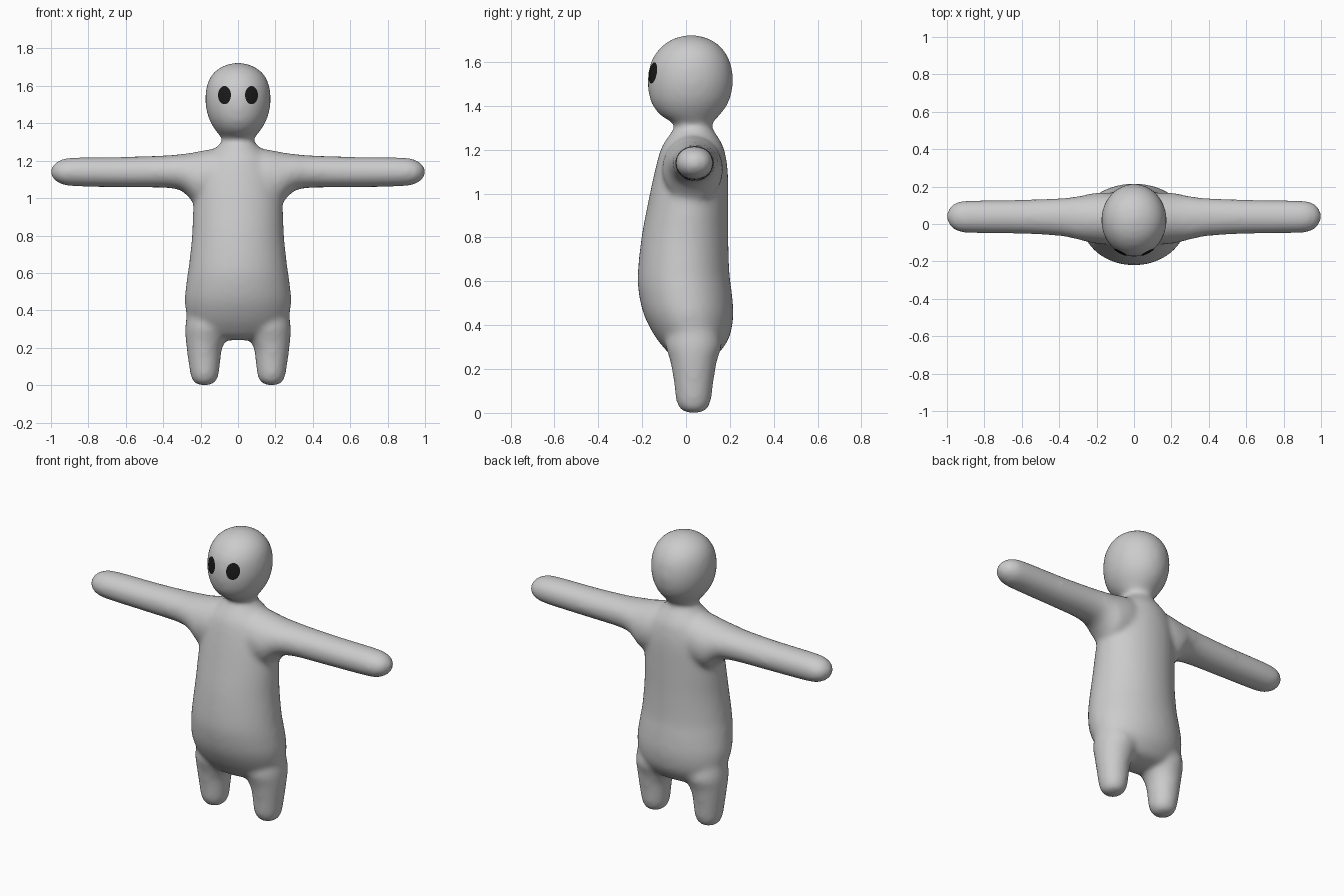
import bpy, bmesh, math
from mathutils import Vector

if "Cube" in bpy.data.objects:
    bpy.data.objects.remove(bpy.data.objects["Cube"])

SEG = 40


def catmull(rows, steps=5):
    """Smoothly resample a list of section tuples."""
    out = []
    for i in range(len(rows) - 1):
        p0, p1 = rows[max(i - 1, 0)], rows[i]
        p2, p3 = rows[i + 1], rows[min(i + 2, len(rows) - 1)]
        for s in range(steps):
            t = s / steps
            out.append([0.5 * (2 * b + (c - a) * t + (2 * a - 5 * b + 4 * c - d) * t * t
                               + (3 * b - a - 3 * c + d) * t ** 3)
                        for a, b, c, d in zip(p0, p1, p2, p3)])
    return out + [list(rows[-1])]


def loft(bm, rows, place):
    """Closed tube through elliptical sections (t, a_min, a_max, b_min, b_max)."""
    rings = []
    for t, a0, a1, b0, b1 in catmull(rows):
        ring = []
        for k in range(SEG):
            w = math.tau * k / SEG
            a = (a0 + a1) / 2 + (a1 - a0) / 2 * math.cos(w)
            b = (b0 + b1) / 2 + (b1 - b0) / 2 * math.sin(w)
            ring.append(bm.verts.new(place(t, a, b)))
        rings.append(ring)
    for r, q in zip(rings, rings[1:]):
        for k in range(SEG):
            n = (k + 1) % SEG
            bm.faces.new((r[k], r[n], q[n], q[k]))
    bm.faces.new(rings[0][::-1])
    bm.faces.new(rings[-1])


# torso, neck and head: z, half width, y front, y back
trunk = [(0.243, 0.06, 0.00, 0.06), (0.262, 0.18, -0.06, 0.13), (0.30, 0.235, -0.10, 0.168),
         (0.36, 0.268, -0.145, 0.20), (0.45, 0.282, -0.19, 0.213), (0.55, 0.273, -0.213, 0.206),
         (0.64, 0.260, -0.217, 0.195), (0.80, 0.243, -0.20, 0.19), (0.95, 0.237, -0.172, 0.19),
         (1.10, 0.225, -0.14, 0.188), (1.20, 0.185, -0.113, 0.172), (1.25, 0.135, -0.085, 0.148),
         (1.285, 0.098, -0.06, 0.125), (1.31, 0.082, -0.048, 0.113), (1.33, 0.092, -0.068, 0.124),
         (1.36, 0.115, -0.115, 0.152), (1.40, 0.141, -0.148, 0.182), (1.45, 0.161, -0.166, 0.203),
         (1.52, 0.172, -0.172, 0.212), (1.60, 0.164, -0.157, 0.199), (1.66, 0.135, -0.118, 0.163),
         (1.70, 0.085, -0.065, 0.112), (1.721, 0.02, 0.003, 0.043)]
# arm: x, y front, y back, z bottom, z top
arm = [(0.05, -0.08, 0.14, 1.02, 1.265), (0.14, -0.105, 0.165, 0.97, 1.26),
       (0.22, -0.10, 0.162, 0.965, 1.245), (0.26, -0.09, 0.153, 1.005, 1.238),
       (0.31, -0.078, 0.144, 1.045, 1.232), (0.40, -0.061, 0.135, 1.058, 1.225),
       (0.60, -0.05, 0.127, 1.06, 1.218), (0.88, -0.045, 0.123, 1.066, 1.214),
       (0.95, -0.033, 0.112, 1.08, 1.20), (0.985, -0.005, 0.085, 1.103, 1.177),
       (0.999, 0.03, 0.05, 1.13, 1.15)]
# leg: z, x inner, x outer, y front, y back
leg = [(0.002, 0.155, 0.205, 0.01, 0.06), (0.015, 0.127, 0.232, -0.02, 0.09),
       (0.05, 0.107, 0.25, -0.041, 0.11), (0.12, 0.098, 0.262, -0.05, 0.12),
       (0.19, 0.09, 0.271, -0.06, 0.13), (0.25, 0.065, 0.278, -0.073, 0.142),
       (0.32, 0.05, 0.279, -0.09, 0.16), (0.45, 0.08, 0.26, -0.06, 0.12)]

bm = bmesh.new()
loft(bm, [(z, -h, h, f, b) for z, h, f, b in trunk], lambda t, a, b: Vector((a, b, t)))
for s in (1, -1):
    loft(bm, arm, lambda t, a, b: Vector((s * t, a, b)))
    loft(bm, leg, lambda t, a, b: Vector((s * a, b, t)))
bmesh.ops.recalc_face_normals(bm, faces=bm.faces)
mesh = bpy.data.meshes.new("body")
bm.to_mesh(mesh)
bm.free()
body = bpy.data.objects.new("body", mesh)
bpy.context.collection.objects.link(body)

# fuse the limbs into one soft skin
m = body.modifiers.new("fuse", 'REMESH')
m.mode = 'VOXEL'
m.voxel_size = 0.014
m.use_smooth_shade = True
m = body.modifiers.new("soften", 'SMOOTH')
m.factor = 0.5
m.iterations = 14
m = body.modifiers.new("regain", 'DISPLACE')
m.strength = 0.003
m.mid_level = 0.0

# eyes: oval patches projected on the face
black = bpy.data.materials.new("eye_black")
black.diffuse_color = (0.01, 0.01, 0.01, 1)
black.use_nodes = True
black.node_tree.nodes["Principled BSDF"].inputs["Base Color"].default_value = black.diffuse_color
for s, name in ((1, "eye_left"), (-1, "eye_right")):
    bm = bmesh.new()
    centre = bm.verts.new((s * 0.071, -0.4, 1.55))
    last = None
    for r in (0.25, 0.5, 0.75, 1.0):
        ring = [bm.verts.new((s * 0.071 + 0.034 * r * math.cos(math.tau * k / 32), -0.4,
                              1.55 + 0.048 * r * math.sin(math.tau * k / 32))) for k in range(32)]
        for k in range(32):
            n = (k + 1) % 32
            if last:
                bm.faces.new((last[k], ring[k], ring[n], last[n]))
            else:
                bm.faces.new((centre, ring[k], ring[n]))
        last = ring
    for f in bm.faces:
        f.smooth = True
    me = bpy.data.meshes.new(name)
    bm.to_mesh(me)
    bm.free()
    me.materials.append(black)
    eye = bpy.data.objects.new(name, me)
    bpy.context.collection.objects.link(eye)
    w = eye.modifiers.new("wrap", 'SHRINKWRAP')
    w.target = body
    w.wrap_method = 'PROJECT'
    w.wrap_mode = 'ABOVE_SURFACE'
    w.use_project_y = True
    w.use_positive_direction = True
    w.use_negative_direction = False
    w.offset = 0.003
